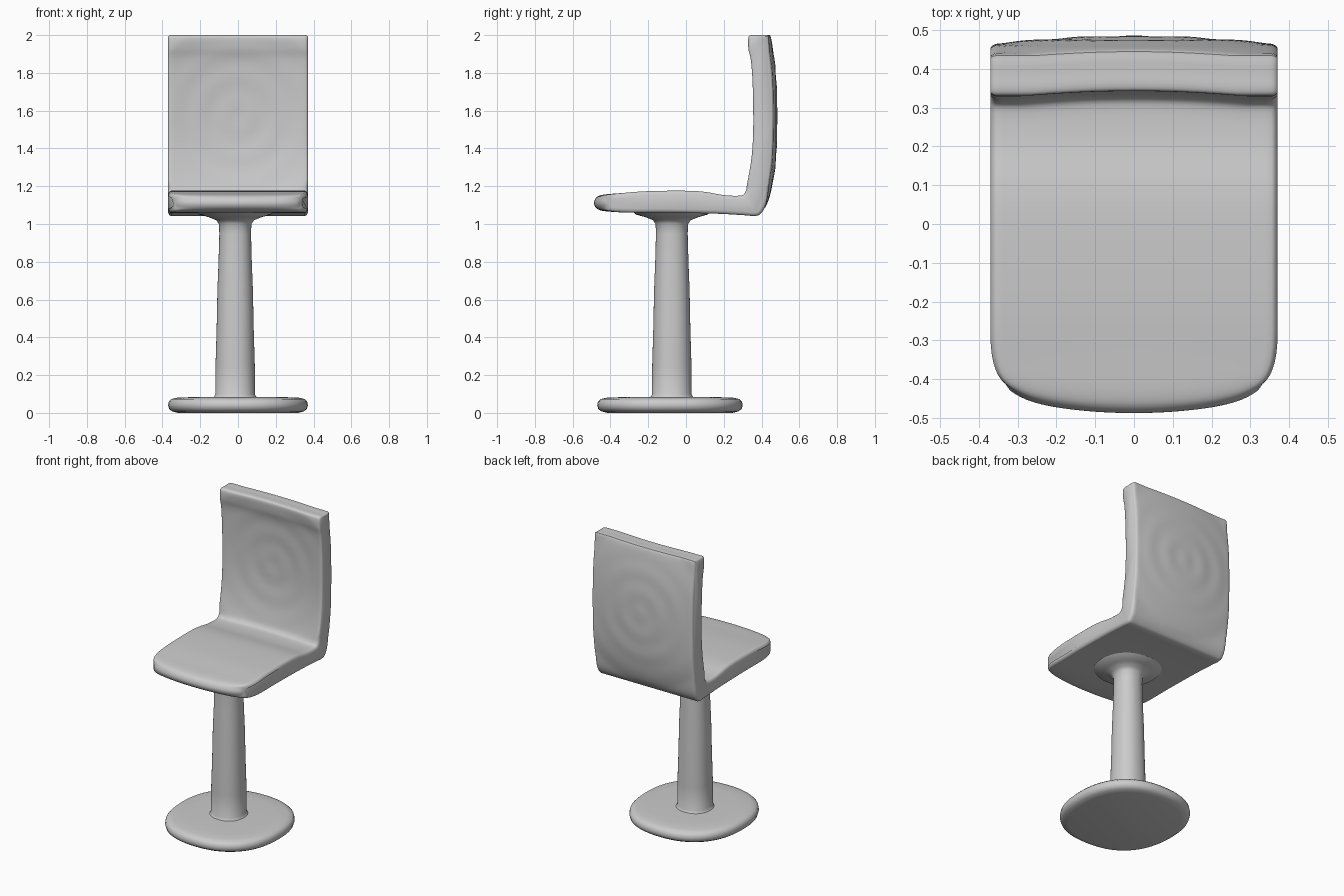
import bpy, bmesh, math
from mathutils import Vector

if "Cube" in bpy.data.objects:
    bpy.data.objects.remove(bpy.data.objects["Cube"])


def finish(name, bm, angle=40):
    bmesh.ops.recalc_face_normals(bm, faces=bm.faces[:])
    me = bpy.data.meshes.new(name)
    bm.to_mesh(me)
    bm.free()
    ob = bpy.data.objects.new(name, me)
    bpy.context.collection.objects.link(ob)
    bpy.ops.object.select_all(action='DESELECT')
    ob.select_set(True)
    bpy.context.view_layer.objects.active = ob
    bpy.ops.object.shade_smooth_by_angle(angle=math.radians(angle))
    return ob


def loft(name, loops, angle=40):
    bm = bmesh.new()
    rings = [[bm.verts.new(p) for p in loop] for loop in loops]
    n = len(rings[0])
    for a, b in zip(rings, rings[1:]):
        for i in range(n):
            j = (i + 1) % n
            bm.faces.new((a[i], a[j], b[j], b[i]))
    bm.faces.new(rings[0])
    bm.faces.new(rings[-1])
    return finish(name, bm, angle)


def smooth_loop(pts, steps):
    # closed Catmull-Rom curve through the points
    out, n = [], len(pts)
    v = [Vector(p) for p in pts]
    for i in range(n):
        a, b, c, d = v[i - 1], v[i], v[(i + 1) % n], v[(i + 2) % n]
        for k in range(steps):
            t = k / steps
            out.append(0.5 * (2 * b + (c - a) * t + (2 * a - 5 * b + 4 * c - d) * t * t
                              + (3 * b - a - 3 * c + d) * t ** 3))
    return out


def ring(cx, cy, z, rx, ry, power=2.0, n=64):
    pts = []
    for i in range(n):
        c, s = math.cos(2 * math.pi * i / n), math.sin(2 * math.pi * i / n)
        k = (abs(c) ** power + abs(s) ** power) ** (-1 / power)
        pts.append((cx + rx * k * c, cy + ry * k * s, z))
    return pts


# Foot plate: thin rounded-square disc with soft rim
plate = [(0.0, 0.86), (0.008, 0.94), (0.02, 0.985), (0.04, 1.0), (0.06, 0.99),
         (0.073, 0.955), (0.08, 0.88), (0.083, 0.7), (0.085, 0.3)]
loft("foot_plate", [ring(0, -0.085, z, 0.37 * s, 0.385 * s, 2.3) for z, s in plate], 60)

# Post: slightly tapered column flaring under the seat
post = [(0.07, 0.125), (0.085, 0.112), (0.1, 0.104), (0.25, 0.104), (0.45, 0.098),
        (0.65, 0.094), (0.8, 0.088), (0.95, 0.084), (1.0, 0.086), (1.02, 0.1),
        (1.036, 0.14), (1.05, 0.19), (1.08, 0.22)]
loft("post", [ring(-0.015, -0.075, z, r, r, 2.2, 40) for z, r in post], 60)

# Seat and backrest: one L-shaped side profile (y, z) lofted across the width
profile = [(-0.487, 1.11), (-0.475, 1.14), (-0.44, 1.155), (-0.35, 1.163), (-0.2, 1.174),
           (0.0, 1.176), (0.1, 1.17), (0.2, 1.153), (0.285, 1.15), (0.312, 1.165),
           (0.323, 1.21), (0.333, 1.32), (0.338, 1.45), (0.338, 1.6), (0.338, 1.75),
           (0.338, 1.87), (0.33, 1.93), (0.33, 1.985), (0.345, 2.0), (0.385, 2.0),
           (0.425, 2.0), (0.438, 1.985), (0.444, 1.87), (0.446, 1.75), (0.446, 1.6),
           (0.446, 1.45), (0.446, 1.32), (0.44, 1.21), (0.425, 1.11), (0.4, 1.06),
           (0.37, 1.043), (0.3, 1.047), (0.15, 1.055), (-0.1, 1.06), (-0.3, 1.06),
           (-0.43, 1.068), (-0.472, 1.082)]
curve = smooth_loop(profile, 4)


def shape(u, y, z):
    # round the front corners of the seat
    t = min(max((-0.28 - y) / 0.2, 0), 1) ** 2
    x = 0.37 * u * (1 - 0.1 * t)
    y += t * (0.04 * u * u + 0.03 * u ** 8)
    # dish the backrest rearwards, with faint rings
    if z > 1.08 and y > 0.25:
        r = math.hypot(x, z - 1.57)
        f = max(0, 1 - (r / 0.5) ** 2)
        y += 0.038 * f + 0.0018 * f * math.cos(2 * math.pi * r / 0.14)
    return (x, y, z)


N = 48
stations = [-1 + 2 * i / N for i in range(N + 1)]
# Inset end stations round over the side edges
center_loops = [[shape(u, p.x, p.y) for p in curve] for u in stations[1:-1]]
n = len(curve)
normals = []
for i in range(n):
    d = curve[(i + 1) % n] - curve[i - 1]
    normals.append(Vector((d.y, -d.x)).normalized())
area = sum(curve[i - 1].x * curve[i].y - curve[i].x * curve[i - 1].y for i in range(n))
sgn = -1 if area > 0 else 1


def end_loops(side):
    loops = []
    for u, inset in ((0.975, 0.003), (0.99, 0.009), (1.0, 0.019)):
        loop = []
        for p, nr in zip(curve, normals):
            # softer edge on the seat than on the backrest
            k = inset * (1.0 if p.y < 1.2 else 0.5)
            q = p + nr * sgn * k
            loop.append(shape(side * u, q.x, q.y))
        loops.append(loop)
    return loops


loft("seat_and_backrest", end_loops(-1)[::-1] + center_loops + end_loops(1), 50)
